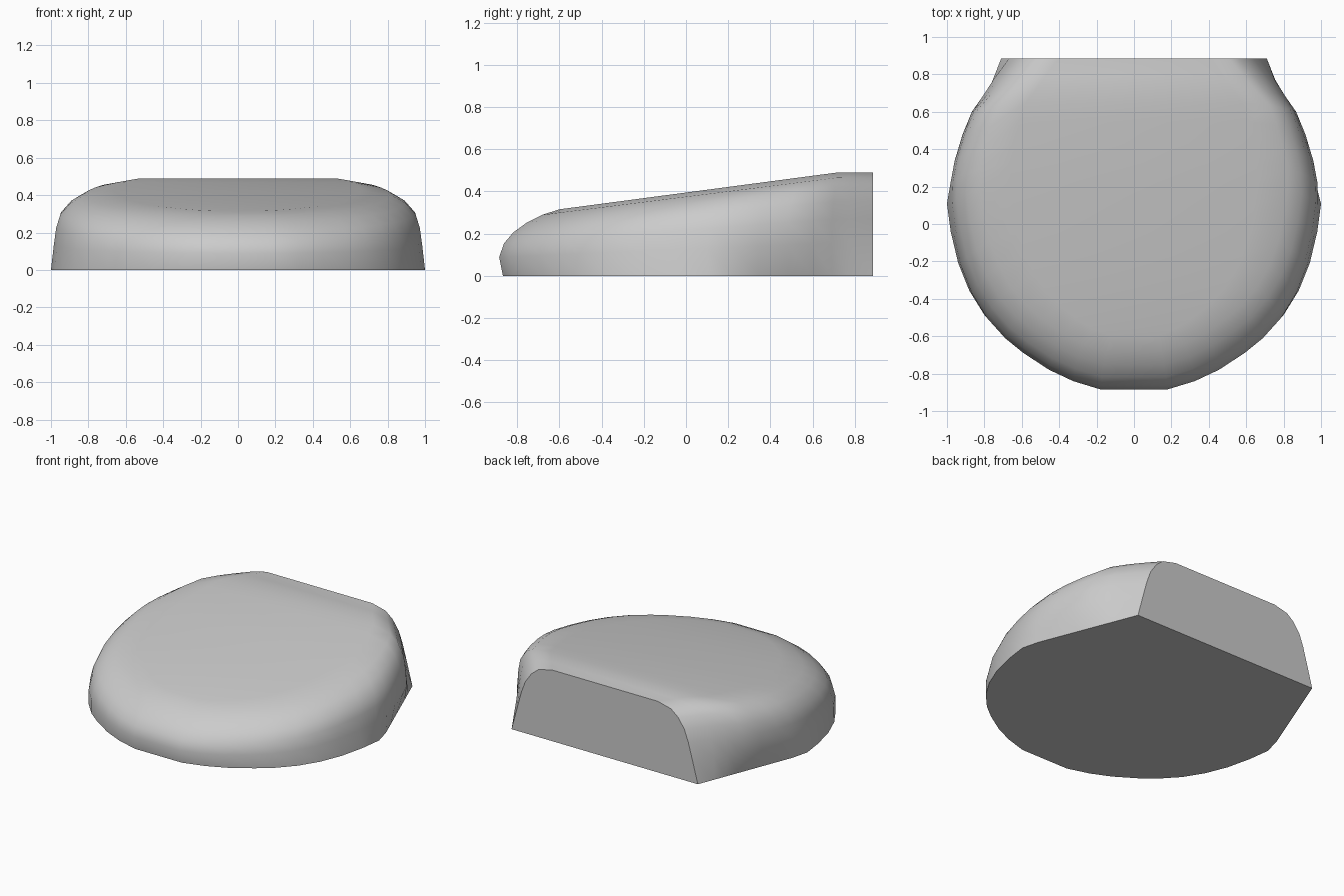
import bpy
import bmesh

if "Cube" in bpy.data.objects:
    bpy.data.objects.remove(bpy.data.objects["Cube"], do_unlink=True)

BACK = 0.885

# Half outline of the body, from the cut back edge round to the front
outline = [(.71, BACK), (.785, .77), (.828, .69), (.88, .6), (.93, .48),
           (.973, .34), (.996, .22), (1, .1), (.98, -.05), (.94, -.22),
           (.88, -.37), (.8, -.5), (.7, -.61), (.6, -.69), (.46, -.78),
           (.33, -.84), (.18, -BACK)]

# Edge profile: share of the top height, width scale, depth scale
profile = [(0, 1, .99), (.32, .985, 1), (.55, .972, .987), (.72, .95, .962),
           (.86, .895, .925), (.95, .82, .885), (1, .66, .839)]


def top_height(y):
    """Sloping top that levels off near the back."""
    return min(.49, .315 + (y + .6) * .1326)


def ring_point(x, y, level, sx, sy):
    """Place an outline point on one level, keeping the back plane flat."""
    if level == 0:
        x = min(x, .71 + (BACK - y) * .39)
    lean = max(0, (y - .6) / (BACK - .6)) * .14 * level
    new_y = BACK - (BACK - y) * sy
    return x * sx * (1 - lean), new_y, level * top_height(new_y)


bm = bmesh.new()
rings = []
for level, sx, sy in profile:
    half = [ring_point(x, y, level, sx, sy) for x, y in outline]
    full = half + [(-x, y, z) for x, y, z in reversed(half)]
    rings.append([bm.verts.new(p) for p in full])

# Rounded side wall
for low, high in zip(rings, rings[1:]):
    for i in range(len(low) - 1):
        bm.faces.new((low[i], low[i + 1], high[i + 1], high[i]))

# Top and underside, in strips from side to side
for ring in (rings[0], rings[-1]):
    for i in range(len(outline) - 1):
        bm.faces.new((ring[i], ring[i + 1], ring[-2 - i], ring[-1 - i]))

# Flat back
bm.faces.new([r[0] for r in rings] + [r[-1] for r in reversed(rings)])
bmesh.ops.recalc_face_normals(bm, faces=bm.faces)

mesh = bpy.data.meshes.new("wedge_body")
bm.to_mesh(mesh)
bm.free()
body = bpy.data.objects.new("wedge_body", mesh)
bpy.context.collection.objects.link(body)

# Plain grey material
grey = bpy.data.materials.new("light_grey")
grey.use_nodes = True
colour = (.6, .6, .6, 1)
grey.diffuse_color = colour
grey.node_tree.nodes["Principled BSDF"].inputs["Base Color"].default_value = colour
mesh.materials.append(grey)

# Smooth walls with crisp back and underside edges
bpy.ops.object.select_all(action='DESELECT')
body.select_set(True)
bpy.context.view_layer.objects.active = body
bpy.ops.object.shade_smooth_by_angle(angle=.65)
